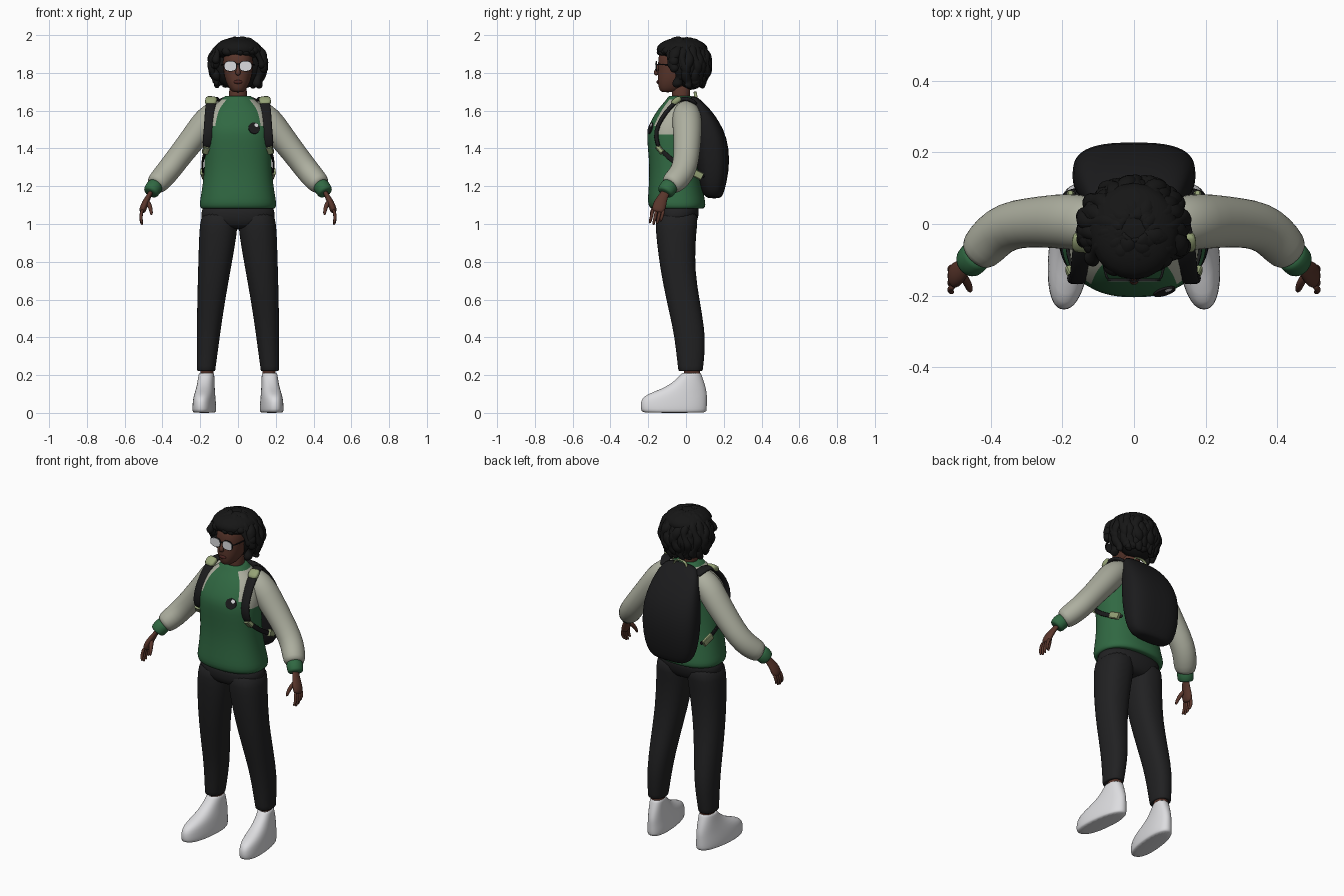
import bpy, bmesh, math, random
from mathutils import Vector, Matrix

random.seed(4)
if "Cube" in bpy.data.objects:
    bpy.data.objects.remove(bpy.data.objects["Cube"])


def material(name, r, g, b):
    m = bpy.data.materials.new(name)
    m.use_nodes = True
    m.diffuse_color = (r, g, b, 1)
    m.node_tree.nodes["Principled BSDF"].inputs["Base Color"].default_value = (r, g, b, 1)
    return m


GREEN = material("knit green", .03, .14, .055)
CREAM = material("sleeve cream", .42, .43, .35)
BLACK = material("trouser black", .015, .015, .016)
HAIR = material("hair black", .008, .008, .008)
PACK = material("pack black", .011, .011, .012)
SKIN = material("skin brown", .1, .036, .024)
LIPS = material("lip brown", .07, .018, .015)
WHITE = material("shoe white", .72, .72, .74)
TRIM = material("webbing olive", .3, .36, .18)


def finish(name, bm, mat, mirror=False, subsurf=1):
    """Turn a bmesh into a smooth object, optionally mirrored across x."""
    bmesh.ops.recalc_face_normals(bm, faces=bm.faces)
    for f in bm.faces:
        f.smooth = True
    mesh = bpy.data.meshes.new(name)
    bm.to_mesh(mesh)
    bm.free()
    mesh.materials.append(mat)
    ob = bpy.data.objects.new(name, mesh)
    bpy.context.collection.objects.link(ob)
    if mirror:
        ob.modifiers.new("mirror", 'MIRROR').use_mirror_merge = False
    if subsurf:
        mod = ob.modifiers.new("smooth", 'SUBSURF')
        mod.levels = mod.render_levels = subsurf
    return ob


def loft(bm, rings):
    """Skin a list of equal rings and cap both ends."""
    loops = [[bm.verts.new(p) for p in ring] for ring in rings]
    n = len(loops[0])
    for a, b in zip(loops, loops[1:]):
        for i in range(n):
            j = (i + 1) % n
            bm.faces.new((a[i], a[j], b[j], b[i]))
    bm.faces.new(loops[0][::-1])
    bm.faces.new(loops[-1])


def oval(c, u, v, n, power=2):
    def bend(t):
        return math.copysign(abs(t) ** (2 / power), t)
    angles = [math.tau * (i + .5) / n for i in range(n)]
    return [c + u * bend(math.cos(a)) + v * bend(math.sin(a)) for a in angles]


def slices(name, rows, mat, power=2.3, n=24, **kw):
    """Body form from level cuts: z, x min, x max, y front, y back."""
    bm = bmesh.new()
    loft(bm, [oval(Vector(((x0 + x1) / 2, (y0 + y1) / 2, z)), Vector(((x1 - x0) / 2, 0, 0)),
                   Vector((0, (y1 - y0) / 2, 0)), n, power) for z, x0, x1, y0, y1 in rows])
    return finish(name, bm, mat, **kw)


def sweep(bm, points, ru, rv, ref, n=10, power=2):
    """Tube along points (x, y, z, scale); ru lies along ref."""
    ps = [Vector(p[:3]) for p in points]
    rings = []
    for i, p in enumerate(ps):
        t = (ps[min(i + 1, len(ps) - 1)] - ps[max(i - 1, 0)]).normalized()
        u = (Vector(ref) - t * t.dot(Vector(ref))).normalized()
        s = points[i][3] if len(points[i]) > 3 else 1
        rings.append(oval(p, u * ru * s, t.cross(u) * rv * s, n, power))
    loft(bm, rings)


def tube(name, points, ru, rv, mat, ref=(0, 1, 0), n=10, power=2, **kw):
    bm = bmesh.new()
    sweep(bm, points, ru, rv, ref, n, power)
    return finish(name, bm, mat, **kw)


def ball(name, c, r, mat, **kw):
    bm = bmesh.new()
    bmesh.ops.create_uvsphere(bm, u_segments=20, v_segments=12, radius=1,
                              matrix=Matrix.Translation(c) @ Matrix.Diagonal((*r, 1)))
    return finish(name, bm, mat, subsurf=0, **kw)


# Trousers: hips and two mirrored legs
slices("trouser_hips", [(.97, -.1, .1, -.13, .03), (1.0, -.19, .19, -.16, .055),
                        (1.05, -.2, .2, -.168, .07), (1.12, -.19, .19, -.16, .075)], BLACK)
slices("trouser_leg", [(1.08, .0, .19, -.16, .07), (1.0, .0, .203, -.163, .06),
                       (.9, .013, .208, -.155, .05), (.75, .04, .212, -.135, .048),
                       (.6, .067, .216, -.105, .072), (.45, .09, .218, -.07, .098),
                       (.35, .103, .218, -.055, .103), (.23, .12, .217, -.042, .09),
                       (.22, .12, .217, -.04, .088), (.225, .135, .2, -.02, .07)], BLACK, mirror=True)

# Feet
slices("ankle", [(.15, .13, .2, -.01, .075), (.25, .13, .2, -.01, .075)], SKIN, subsurf=0, mirror=True)
shoe = slices("shoe", [(.0, .115, .222, -.22, .1), (.006, .108, .228, -.238, .11),
                       (.035, .108, .228, -.242, .112), (.075, .112, .224, -.238, .112),
                       (.1, .115, .22, -.205, .112), (.13, .12, .215, -.12, .106),
                       (.165, .123, .211, -.065, .096), (.2, .124, .208, -.03, .083),
                       (.215, .128, .204, -.02, .078), (.2, .14, .19, -.01, .065)], WHITE, mirror=True)
for v in shoe.data.vertices:  # toes turn outward
    v.co.x -= .1 * (v.co.y - .04)

# Sweater body with raglan shoulders
body = slices("sweater_body", [
    (1.09, -.17, .17, -.16, .07), (1.075, -.195, .195, -.185, .095), (1.1, -.205, .205, -.2, .105),
    (1.13, -.2, .2, -.203, .1), (1.2, -.188, .188, -.197, .085), (1.3, -.177, .177, -.193, .066),
    (1.4, -.18, .18, -.202, .06), (1.48, -.182, .182, -.208, .06), (1.52, -.176, .176, -.198, .065),
    (1.56, -.166, .166, -.178, .067), (1.6, -.15, .15, -.153, .066), (1.63, -.125, .125, -.13, .06),
    (1.66, -.085, .085, -.102, .045), (1.685, -.064, .064, -.088, .025),
    (1.67, -.05, .05, -.075, .01)], GREEN, n=40)
body.data.materials.append(CREAM)
for f in body.data.polygons:
    if 1.48 < f.center.z < 1.665 and abs(f.center.x) > .07 + .42 * (1.66 - f.center.z):
        f.material_index = 1

# Sleeves and cuffs
tube("sleeve", [(.06, .0, 1.61, .8), (.11, .002, 1.59, 1.05), (.16, .005, 1.555, 1.15), (.215, .008, 1.48, 1.1),
                (.29, .005, 1.385, 1), (.355, -.005, 1.3, .98), (.395, -.035, 1.25, .97),
                (.43, -.075, 1.212, .9), (.442, -.088, 1.2, .68)], .07, .066, CREAM, n=18, mirror=True)
tube("cuff", [(.433, -.08, 1.21, .9), (.44, -.087, 1.202, 1.05), (.462, -.11, 1.168, 1),
              (.465, -.113, 1.163, .8)], .047, .044, GREEN, n=16, mirror=True)

# Hands: wrist and palm, then fingers and thumb
tube("palm", [(.455, -.1, 1.18, .65), (.474, -.122, 1.145, .7), (.492, -.138, 1.11, 1),
              (.505, -.146, 1.075, 1), (.508, -.15, 1.06, .7)], .038, .02, SKIN, mirror=True)
bm = bmesh.new()
for k in range(4):
    y = -.118 - .019 * k
    drop = (.055, .07, .075, .065)[k]
    sweep(bm, [(.505, y, 1.08), (.515, y - .006, 1.07 - drop * .4, 1),
               (.513, y - .014, 1.07 - drop * .8, .9), (.506, y - .017, 1.068 - drop, .6)],
          .0095, .0095, (0, 1, 0), 8)
sweep(bm, [(.485, -.135, 1.13, 1.1), (.468, -.16, 1.1, 1.2), (.46, -.18, 1.07, 1), (.457, -.188, 1.045, .6)],
      .011, .011, (0, 1, 0), 8)
finish("fingers", bm, SKIN, mirror=True)

# Neck, head and face
slices("neck", [(1.62, -.055, .055, -.075, .02), (1.68, -.048, .048, -.075, .02),
                (1.76, -.046, .046, -.08, .03)], SKIN)
slices("head", [(1.697, -.022, .022, -.125, -.07), (1.705, -.038, .038, -.14, -.03),
                (1.74, -.06, .06, -.15, .02), (1.78, -.073, .073, -.15, .05),
                (1.83, -.08, .08, -.147, .06), (1.88, -.081, .081, -.15, .06),
                (1.94, -.065, .065, -.13, .04)], SKIN)
tube("nose", [(0, -.142, 1.85, .5), (0, -.154, 1.82, .75), (0, -.162, 1.8, 1.2), (0, -.15, 1.788, .9)],
     .013, .012, SKIN, ref=(1, 0, 0))
ball("lips", (0, -.148, 1.752), (.024, .008, .01), LIPS)

# Glasses: lenses, rims, bridge and temples
tube("lens", [(.04, -.161, 1.836), (.04, -.157, 1.836)], .031, .025, WHITE,
     ref=(1, 0, 0), n=20, power=2.6, mirror=True, subsurf=0)
tube("lens_rim", [(.04, -.159, 1.836), (.04, -.153, 1.836)], .034, .028, PACK,
     ref=(1, 0, 0), n=20, power=2.6, mirror=True, subsurf=0)
tube("glasses_bridge", [(-.014, -.158, 1.845), (0, -.162, 1.848), (.014, -.158, 1.845)], .003, .003, PACK)
tube("glasses_temple", [(.07, -.156, 1.845), (.084, -.14, 1.845), (.088, -.03, 1.842)],
     .004, .004, PACK, ref=(0, 0, 1), mirror=True)

# Hair: inner volume and overlapping curly locks
ball("hair_back_volume", (0, .025, 1.845), (.135, .1, .135), HAIR)
ball("hair_top_volume", (0, -.02, 1.925), (.125, .135, .062), HAIR)


def lock(bm, angle, end, reach, thick):
    phase = random.uniform(0, math.tau)
    pts = []
    for k in range(13):
        phi = .15 + (end - .15) * k / 12
        a = angle + .1 * math.sin(5 * phi + phase)
        out = reach * (math.sin(phi) if phi < math.pi / 2 else max(math.sin(phi), .8))
        size = (.85 + .25 * math.sin(9 * phi + phase)) * (.55 if k == 12 else 1)
        pts.append((.14 * out * math.cos(a), -.015 + .135 * out * math.sin(a),
                    1.845 + .127 * math.cos(phi), size))
    sweep(bm, pts, thick, thick * .85, (math.sin(angle), -math.cos(angle), .01), 8)


bm = bmesh.new()
COUNT = 34
for layer in range(2):
    for k in range(COUNT):
        angle = math.tau * (k + layer / 2) / COUNT + random.uniform(-.06, .06)
        facing = -math.sin(angle)
        if facing > .55:
            end = random.uniform(1.0, 1.2)
        elif facing > .3:
            end = random.uniform(1.5, 1.9)
        else:
            end = random.uniform(2.2, 2.95)
        lock(bm, angle, end, random.uniform(.92, 1.06), random.uniform(.022, .032))
finish("hair_locks", bm, HAIR)

# Backpack with a raised front panel, handle and straps
slices("backpack", [(1.135, -.09, .09, .12, .18), (1.15, -.13, .13, .09, .195), (1.21, -.16, .16, .07, .215),
                    (1.34, -.176, .176, .05, .235), (1.46, -.172, .172, .045, .217),
                    (1.54, -.155, .155, .04, .178), (1.6, -.138, .138, .035, .135),
                    (1.65, -.115, .115, .025, .088), (1.678, -.085, .085, .02, .05)], PACK, power=2.8)
tube("pack_handle", [(-.045, .055, 1.655), (-.038, .05, 1.69), (0, .048, 1.7), (.038, .05, 1.69),
                     (.045, .055, 1.655)], .009, .006, TRIM)
tube("shoulder_strap", [(.105, .06, 1.63), (.13, .01, 1.672), (.143, -.05, 1.655), (.149, -.11, 1.59),
                        (.153, -.152, 1.52), (.158, -.163, 1.46), (.165, -.14, 1.395)],
     .028, .012, PACK, ref=(1, 0, 0), power=3, mirror=True)
tube("strap_top_trim", [(.139, -.025, 1.668), (.143, -.05, 1.656), (.146, -.078, 1.63)],
     .032, .017, TRIM, ref=(1, 0, 0), power=4, mirror=True)
tube("strap_lower_webbing", [(.166, -.14, 1.4), (.186, -.09, 1.35), (.191, -.02, 1.3), (.18, .06, 1.26),
                             (.16, .1, 1.25)], .013, .005, PACK, ref=(0, 0, 1), power=4, mirror=True)
tube("strap_lower_buckle", [(.163, -.15, 1.41), (.175, -.125, 1.378)],
     .018, .014, TRIM, ref=(1, 0, 0), power=4, mirror=True, subsurf=0)
tube("strap_anchor", [(.19, .025, 1.28), (.178, .085, 1.25)],
     .02, .01, TRIM, ref=(0, 0, 1), power=4, mirror=True, subsurf=0)

# Chest badge: thin plates resting on the sweater
bpy.context.view_layer.update()
surface = body.evaluated_get(bpy.context.evaluated_depsgraph_get())
for name, x, z, r, lift, mat in (("badge", .085, 1.507, .031, .004, PACK),
                                 ("badge_patch", .095, 1.521, .011, .006, WHITE)):
    hit, spot, normal, _ = surface.ray_cast(Vector((x, -1, z)), Vector((0, 1, 0)))
    tube(name, [spot - normal * .003, spot + normal * lift], r, r, mat, ref=(1, 0, 0), n=20, subsurf=0)

for ob in bpy.context.collection.objects:
    if ob.name in {"lens", "lens_rim", "badge", "badge_patch", "strap_anchor", "strap_lower_buckle"}:
        for f in ob.data.polygons:
            f.use_smooth = False
